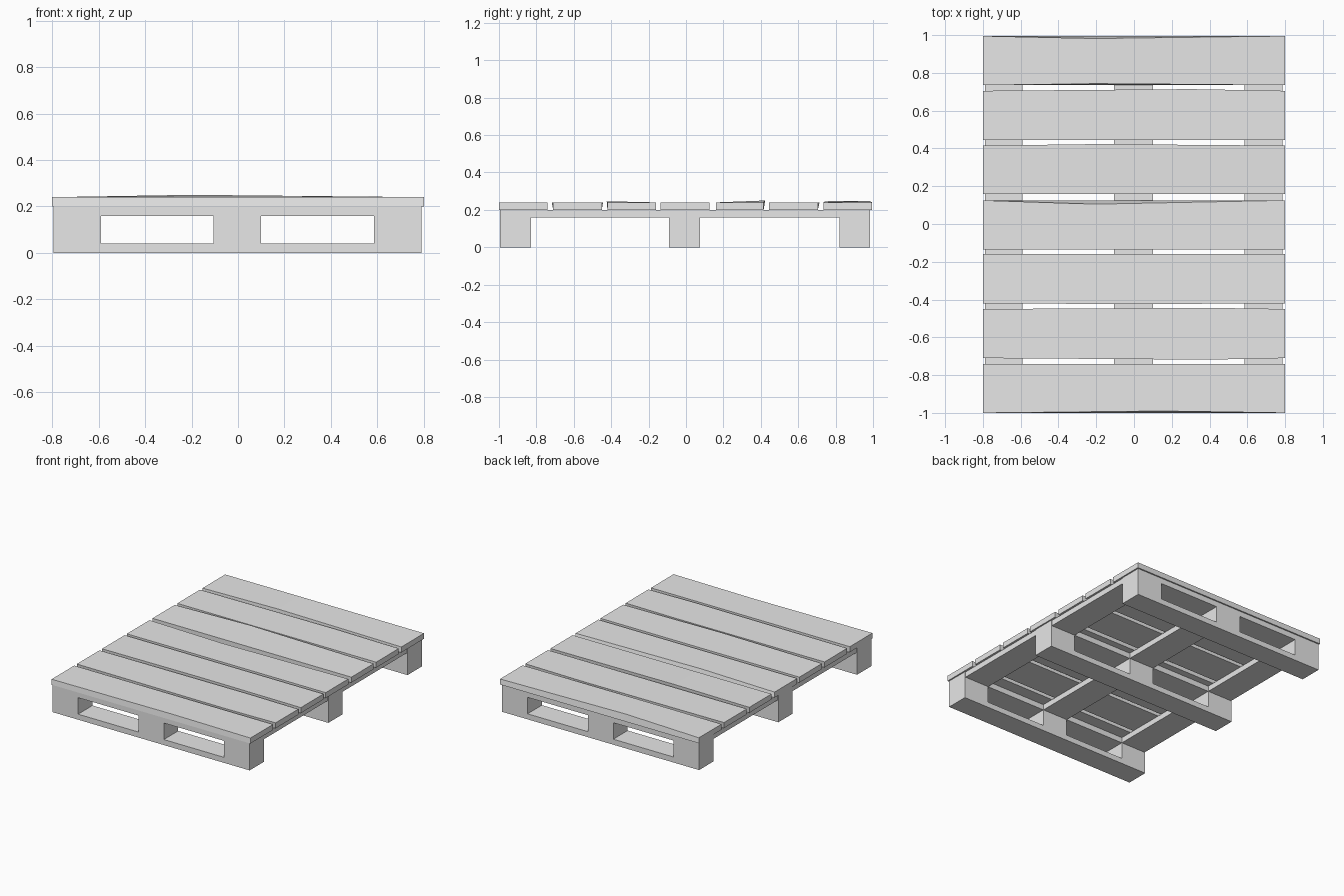
import bpy
import bmesh

cube = bpy.data.objects.get("Cube")
if cube:
    bpy.data.objects.remove(cube, do_unlink=True)

wood = bpy.data.materials.new("plain_grey")
wood.use_nodes = True
grey = (0.8, 0.8, 0.8, 1)
wood.diffuse_color = grey
wood.node_tree.nodes["Principled BSDF"].inputs["Base Color"].default_value = grey


def finish(name, bm):
    bmesh.ops.recalc_face_normals(bm, faces=bm.faces)
    mesh = bpy.data.meshes.new(name)
    bm.to_mesh(mesh)
    bm.free()
    mesh.materials.append(wood)
    obj = bpy.data.objects.new(name, mesh)
    bpy.context.collection.objects.link(obj)
    return obj


def loft(name, sections):
    """Closed solid through matching rings of points."""
    bm = bmesh.new()
    rings = [[bm.verts.new(p) for p in ring] for ring in sections]
    n = len(rings[0])
    for a, b in zip(rings, rings[1:]):
        for i in range(n):
            j = (i + 1) % n
            bm.faces.new((a[i], a[j], b[j], b[i]))
    bm.faces.new(rings[0])
    bm.faces.new(rings[-1])
    return finish(name, bm)


def skid(name, y0, y1):
    """Runner with two fork openings, made from a grid of cells."""
    xs = (-0.795, -0.59, -0.105, 0.10, 0.585, 0.79)
    zs = (0, 0.04, 0.16, 0.20)
    bm = bmesh.new()
    grid = [[bm.verts.new((x, y0, z)) for z in zs] for x in xs]
    for i in range(5):
        for k in range(3):
            if k == 1 and i in (1, 3):
                continue
            bm.faces.new((grid[i][k], grid[i + 1][k],
                          grid[i + 1][k + 1], grid[i][k + 1]))
    ext = bmesh.ops.extrude_face_region(bm, geom=bm.faces[:], use_keep_orig=True)
    moved = [v for v in ext["geom"] if isinstance(v, bmesh.types.BMVert)]
    bmesh.ops.translate(bm, verts=moved, vec=(0, y1 - y0, 0))
    bmesh.ops.dissolve_limit(bm, angle_limit=0.01, verts=bm.verts, edges=bm.edges)
    finish(name, bm)


# Runners with fork openings
for name, y0, y1 in (("front_skid", -0.995, -0.83), ("middle_skid", -0.09, 0.075),
                     ("back_skid", 0.82, 0.985)):
    skid(name, y0, y1)

# Flat stringers joining the runners
for name, x0, x1 in (("right_stringer", -0.79, -0.59), ("middle_stringer", -0.105, 0.10),
                     ("left_stringer", 0.585, 0.785)):
    for part, y0, y1 in (("front", -0.83, -0.09), ("back", 0.075, 0.82)):
        loft(f"{name}_{part}", [[(x, y0, 0.16), (x, y1, 0.16), (x, y1, 0.20), (x, y0, 0.20)]
                                for x in (x0, x1)])

# Deck boards: front edge, back edge, warp point x, edge shifts and edge lifts there
boards = (
    (-1.0, -0.74, 0.15, 0.01, 0, 0, 0),
    (-0.71, -0.45, 0.4, -0.008, 0.006, 0, 0),
    (-0.42, -0.16, 0.0, -0.004, 0, 0.006, 0),
    (-0.135, 0.125, -0.2, 0, -0.02, 0, 0),
    (0.16, 0.415, -0.2, 0, 0.008, 0, 0.01),
    (0.445, 0.705, 0.3, 0, 0.009, 0, 0),
    (0.735, 0.995, -0.2, 0.008, -0.013, 0.006, 0.008),
)
for i, (y0, y1, warp, dy0, dy1, lift0, lift1) in enumerate(boards, 1):
    sections = []
    for x in (-0.8, warp, 0.8):
        k = 1 if x == warp else 0
        sections.append([(x, y0, 0.20), (x, y1, 0.20),
                         (x, y1 + k * dy1, 0.24 + k * lift1),
                         (x, y0 + k * dy0, 0.24 + k * lift0)])
    loft(f"deck_board_{i}", sections)
